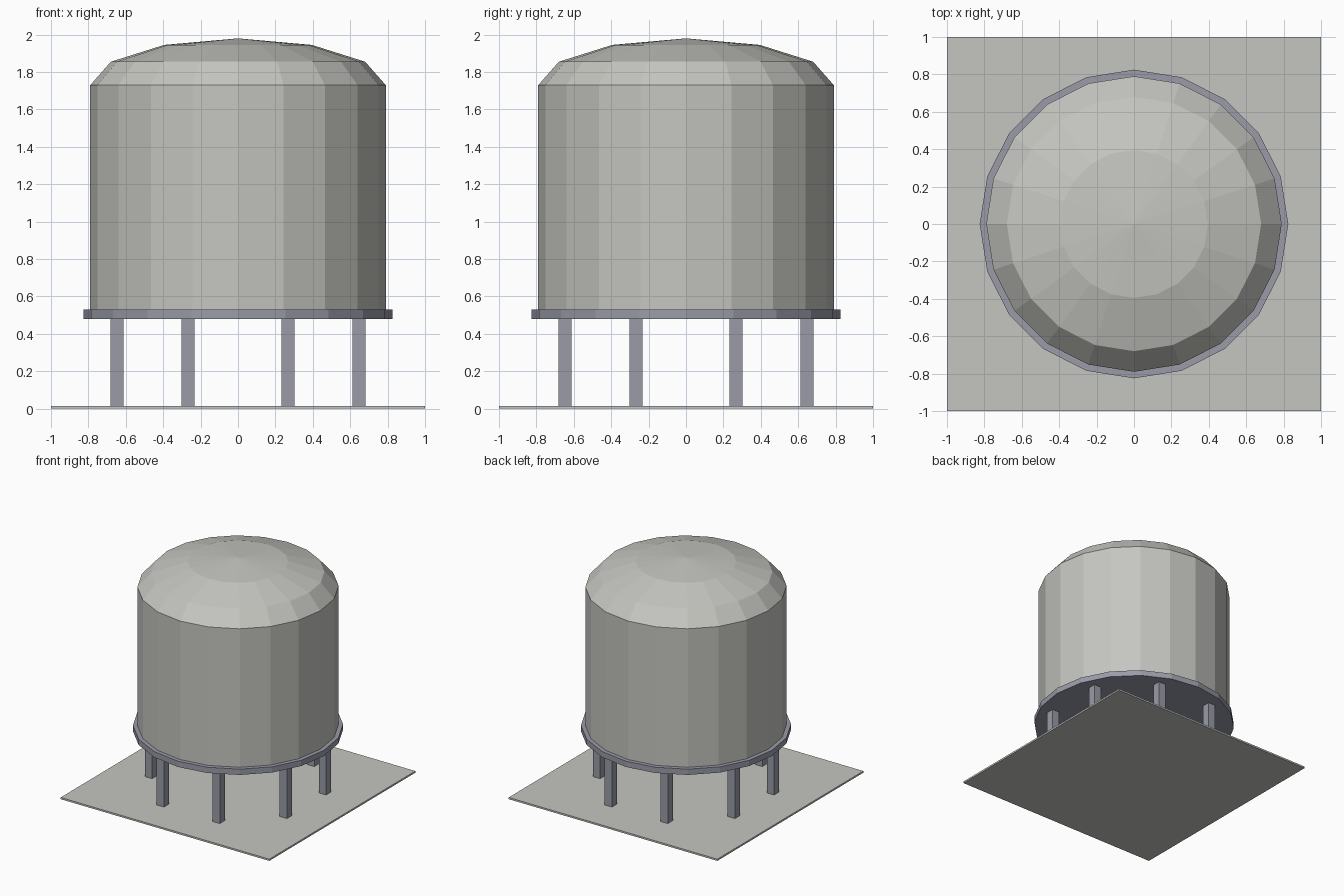
import bpy, bmesh
from math import cos, sin, pi, radians

cube = bpy.data.objects.get("Cube")
if cube:
    bpy.data.objects.remove(cube, do_unlink=True)


def material(name, color):
    mat = bpy.data.materials.new(name)
    mat.use_nodes = True
    mat.diffuse_color = (*color, 1)
    mat.node_tree.nodes["Principled BSDF"].inputs["Base Color"].default_value = (*color, 1)
    return mat


pale_grey = material("pale_grey", (0.56, 0.56, 0.53))
steel_blue = material("steel_blue_grey", (0.32, 0.33, 0.39))


def finish(name, bm, mat):
    bmesh.ops.recalc_face_normals(bm, faces=bm.faces)
    mesh = bpy.data.meshes.new(name)
    bm.to_mesh(mesh)
    bm.free()
    mesh.materials.append(mat)
    obj = bpy.data.objects.new(name, mesh)
    bpy.context.collection.objects.link(obj)
    return obj


def lathe(name, profile, mat, sides=20):
    """Flat-sided solid of revolution; a radius of 0 makes a point."""
    bm = bmesh.new()
    rings = []
    for r, z in profile:
        angles = [2 * pi * i / sides for i in range(sides)] if r else [0]
        rings.append([bm.verts.new((r * cos(a), r * sin(a), z)) for a in angles])
    for low, high in zip(rings, rings[1:]):
        for i in range(sides):
            j = (i + 1) % sides
            if len(high) == 1:
                bm.faces.new((low[i], low[j], high[0]))
            else:
                bm.faces.new((low[i], low[j], high[j], high[i]))
    for ring in (rings[0], rings[-1]):
        if len(ring) > 1:
            bm.faces.new(ring)
    return finish(name, bm, mat)


def box(name, center, size, mat):
    bm = bmesh.new()
    bmesh.ops.create_cube(bm, size=1)
    bmesh.ops.scale(bm, vec=size, verts=bm.verts)
    bmesh.ops.translate(bm, vec=center, verts=bm.verts)
    return finish(name, bm, mat)


# Ground slab
box("base_plate", (0, 0, 0.0075), (2, 2, 0.015), pale_grey)

# Ring of eight square legs
for k in range(8):
    a = radians(22.5 + 45 * k)
    box(f"leg_{k + 1}", (0.7 * cos(a), 0.7 * sin(a), 0.245), (0.07, 0.07, 0.48), steel_blue)

# Platform under the tank
lathe("platform", [(0.825, 0.48), (0.825, 0.53)], steel_blue)

# Tank with faceted dome roof
lathe("tank", [(0.79, 0.52), (0.79, 1.73), (0.68, 1.855), (0.395, 1.945), (0, 1.98)], pale_grey)
